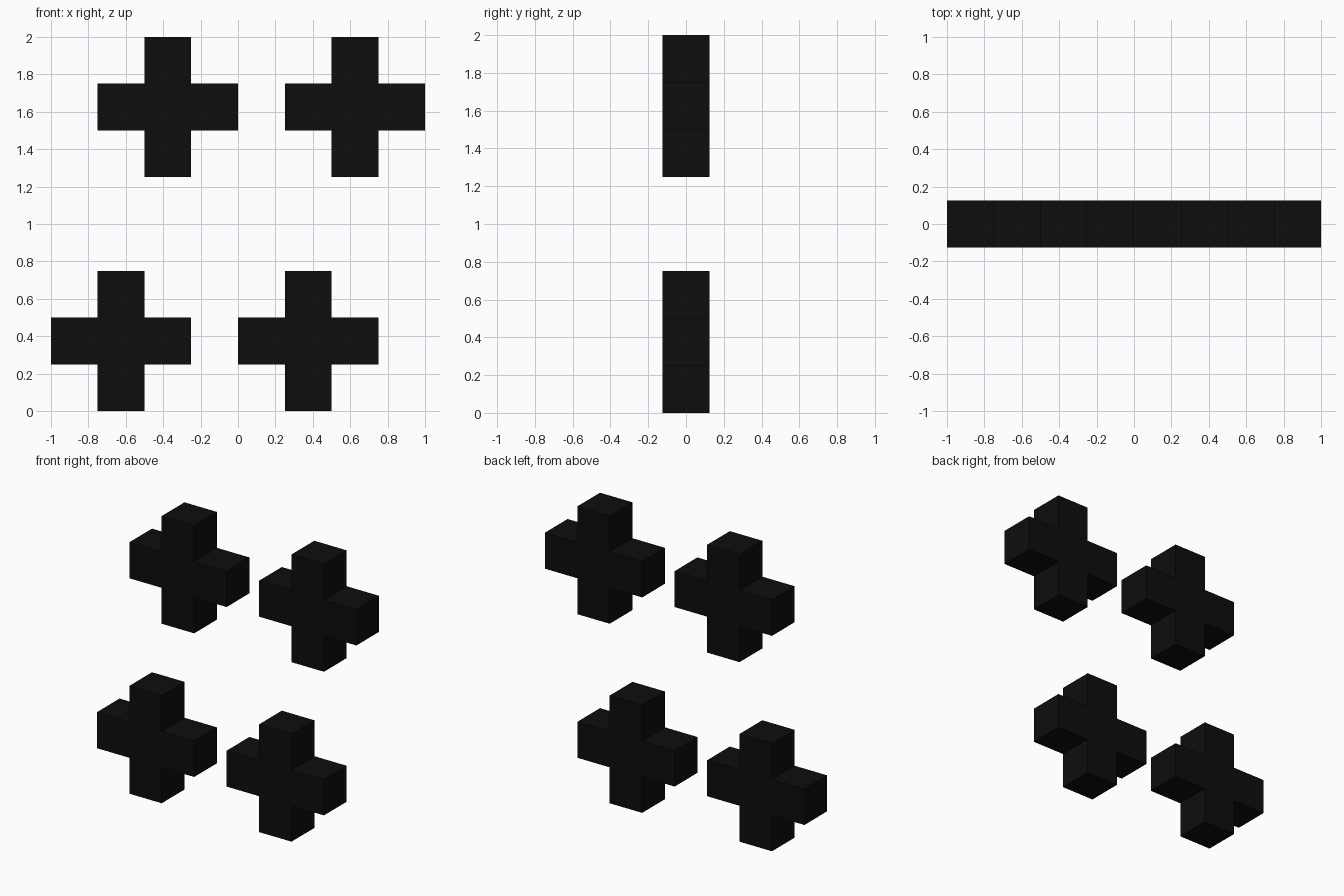
import bpy, bmesh

if "Cube" in bpy.data.objects:
    bpy.data.objects.remove(bpy.data.objects["Cube"])

U = 0.25  # one block unit

black = bpy.data.materials.new("matte black")
black.diffuse_color = (0.004, 0.004, 0.004, 1)
black.use_nodes = True
black.node_tree.nodes["Principled BSDF"].inputs["Base Color"].default_value = black.diffuse_color


def plus_mesh():
    """Plus-shaped profile, extruded one unit deep and centred on the origin."""
    a, b = U / 2, 1.5 * U
    arm = [(b, -a), (b, a), (a, a)]
    outline = []
    for _ in range(4):  # same arm, turned a quarter each time
        outline += arm
        arm = [(-z, x) for x, z in arm]
    bm = bmesh.new()
    face = bm.faces.new([bm.verts.new((x, -U / 2, z)) for x, z in outline])
    result = bmesh.ops.extrude_face_region(bm, geom=[face])
    verts = [g for g in result["geom"] if isinstance(g, bmesh.types.BMVert)]
    bmesh.ops.translate(bm, verts=verts, vec=(0, U, 0))
    bmesh.ops.recalc_face_normals(bm, faces=bm.faces)
    mesh = bpy.data.meshes.new("plus")
    bm.to_mesh(mesh)
    bm.free()
    mesh.materials.append(black)
    return mesh


# Two rows of two pluses, the upper row shifted right by one unit
mesh = plus_mesh()
for row, x0, z in (("lower", -0.625, 0.375), ("upper", -0.375, 1.625)):
    for side, dx in (("left", 0), ("right", 1)):
        plus = bpy.data.objects.new(f"{row}_{side}_plus", mesh)
        plus.location = (x0 + dx, 0, z)
        bpy.context.collection.objects.link(plus)
